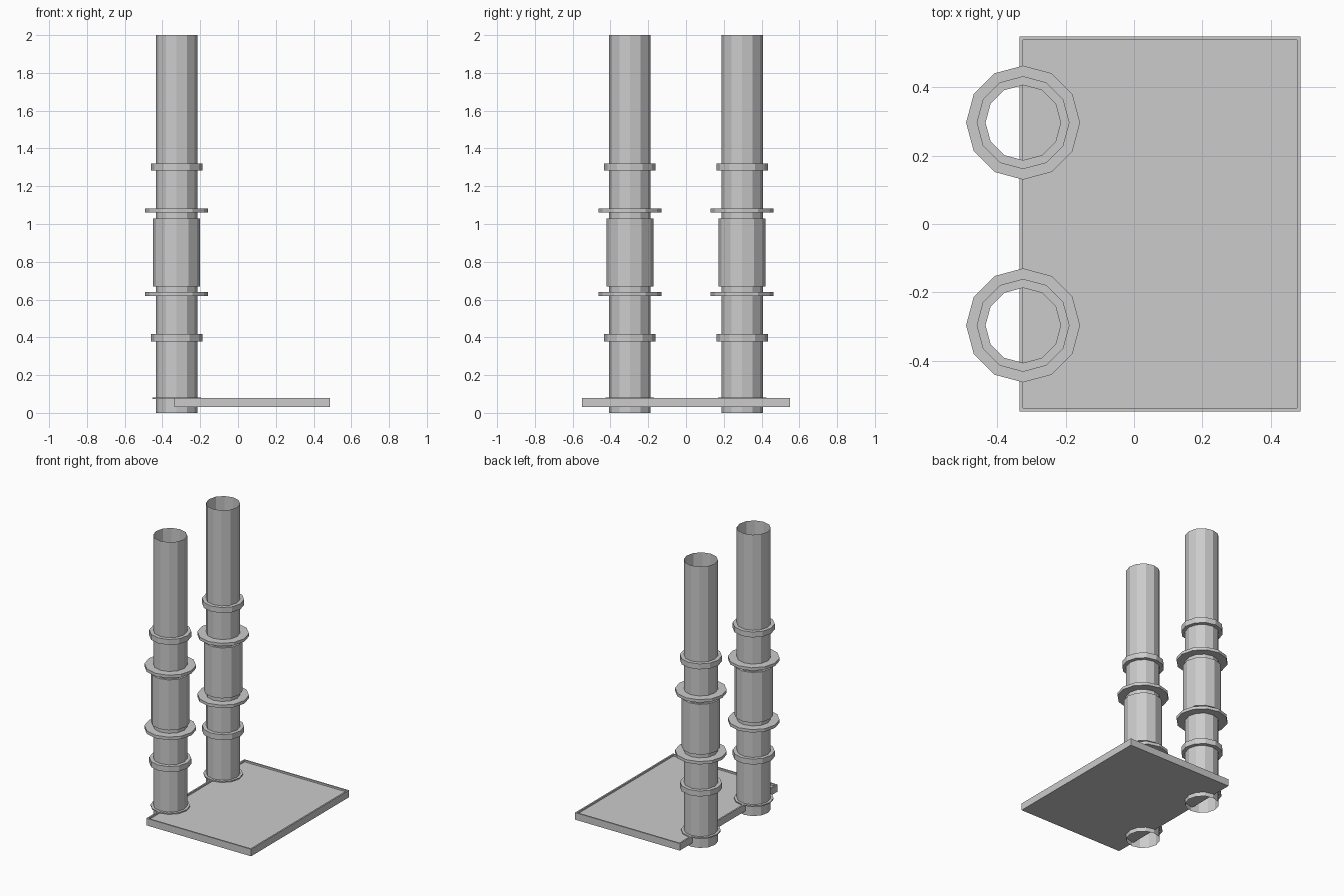
import bpy, bmesh, math

if "Cube" in bpy.data.objects:
    bpy.data.objects.remove(bpy.data.objects["Cube"])

SIDES = 12
PIPE_R = 0.11
POST_X = -0.325

grey = bpy.data.materials.new("plain grey")
grey.diffuse_color = (0.6, 0.6, 0.6, 1)
grey.use_nodes = True
grey.node_tree.nodes["Principled BSDF"].inputs["Base Color"].default_value = grey.diffuse_color


def finish(bm, name):
    bmesh.ops.recalc_face_normals(bm, faces=bm.faces)
    mesh = bpy.data.meshes.new(name)
    bm.to_mesh(mesh)
    bm.free()
    mesh.materials.append(grey)
    obj = bpy.data.objects.new(name, mesh)
    bpy.context.collection.objects.link(obj)
    return obj


def lathe(name, profile, y):
    """Spin an open (radius, z) profile round a post axis."""
    bm = bmesh.new()
    rings = []
    for r, z in profile:
        rings.append([bm.verts.new((POST_X + r * math.cos(2 * math.pi * i / SIDES),
                                    y + r * math.sin(2 * math.pi * i / SIDES), z))
                      for i in range(SIDES)])
    for a, b in zip(rings, rings[1:]):
        for i in range(SIDES):
            j = (i + 1) % SIDES
            bm.faces.new((a[i], a[j], b[j], b[i]))
    return finish(bm, name)


# Collars around each pipe: name, radius, bottom, top
COLLARS = [
    ("base_flange", 0.128, 0.073, 0.081),
    ("lower_collar", 0.136, 0.378, 0.417),
    ("lower_flange", 0.167, 0.62, 0.641),
    ("sleeve", 0.125, 0.67, 1.028),
    ("upper_flange", 0.167, 1.06, 1.081),
    ("upper_collar", 0.136, 1.282, 1.321),
]

# Two open pipes with their collars
for side, y in (("front", -0.297), ("back", 0.297)):
    lathe(side + "_pipe", [(PIPE_R, 0), (PIPE_R, 2)], y)
    for name, r, z0, z1 in COLLARS:
        lathe(f"{side}_{name}", [(PIPE_R, z0), (r, z0), (r, z1), (PIPE_R, z1)], y)

# Base tray with a narrow raised rim
bm = bmesh.new()
bmesh.ops.create_cube(bm, size=1)
for v in bm.verts:
    v.co = (0.076 + v.co.x * 0.824, v.co.y * 1.1, 0.055 + v.co.z * 0.05)
bm.normal_update()
top = max(bm.faces, key=lambda f: f.calc_center_median().z)
bmesh.ops.inset_region(bm, faces=[top], thickness=0.015)
floor = bmesh.ops.extrude_discrete_faces(bm, faces=[top])["faces"][0]
bmesh.ops.translate(bm, verts=floor.verts, vec=(0, 0, -0.012))
finish(bm, "base_tray")
